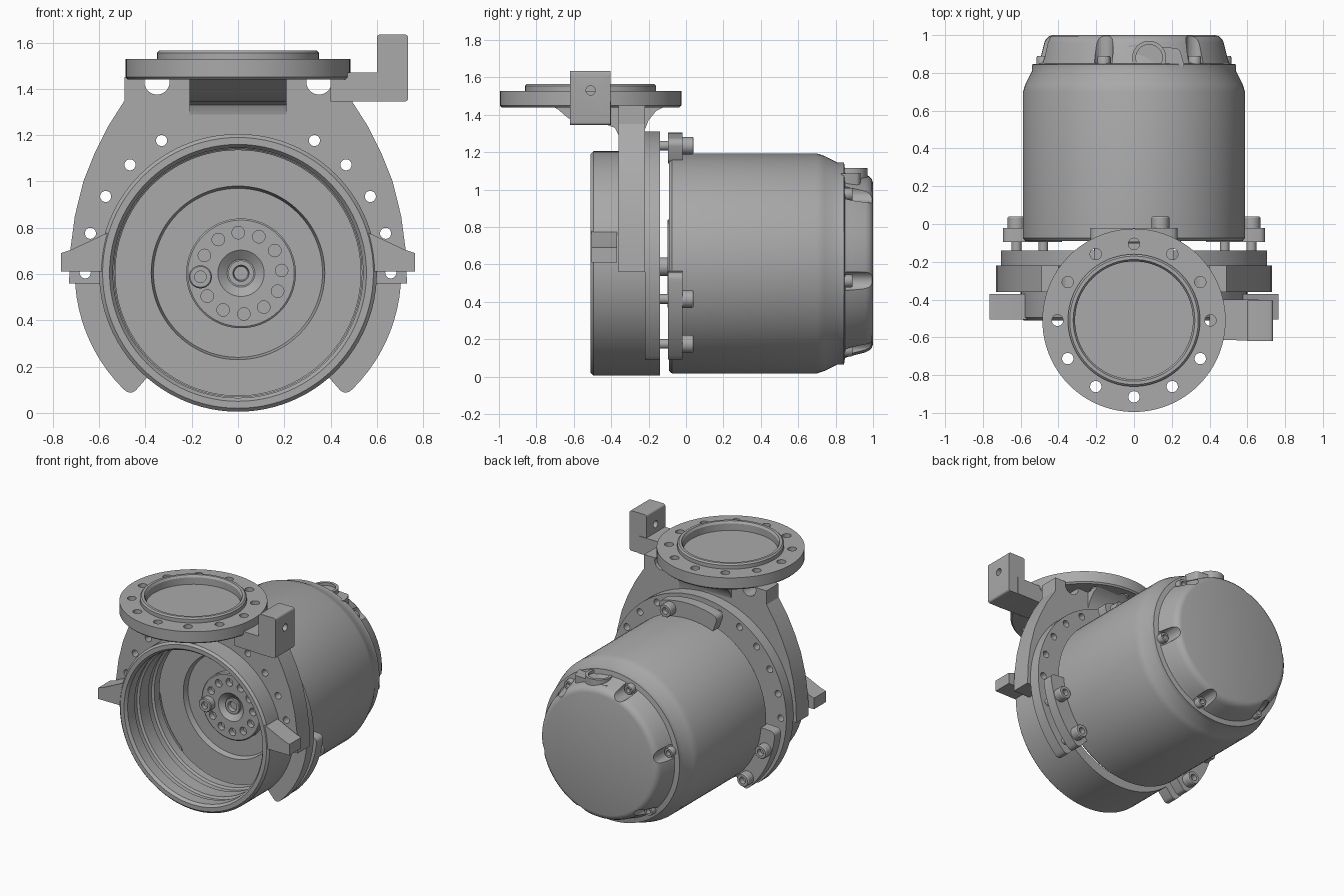
import bpy, bmesh
from math import sin, cos, radians, tau
from mathutils import Matrix, Vector

if "Cube" in bpy.data.objects:
    bpy.data.objects.remove(bpy.data.objects["Cube"])

grey = bpy.data.materials.new("machined_grey")
grey.use_nodes = True
COLOUR = (0.4, 0.4, 0.4, 1)
grey.diffuse_color = COLOUR
grey.node_tree.nodes["Principled BSDF"].inputs["Base Color"].default_value = COLOUR

AXIS_Z = 0.605            # height of the main axis
NECK_Y = -0.51            # centre of the upper flange


def finish(name, bm):
    bmesh.ops.remove_doubles(bm, verts=bm.verts, dist=1e-5)
    bmesh.ops.recalc_face_normals(bm, faces=bm.faces)
    mesh = bpy.data.meshes.new(name)
    bm.to_mesh(mesh)
    bm.free()
    mesh.materials.append(grey)
    ob = bpy.data.objects.new(name, mesh)
    bpy.context.collection.objects.link(ob)
    return ob


def smooth(ob):
    bpy.ops.object.select_all(action='DESELECT')
    ob.select_set(True)
    bpy.context.view_layer.objects.active = ob
    bpy.ops.object.shade_smooth_by_angle(angle=radians(30))
    return ob


def place(axis, u, v, t):
    return Vector({'x': (t, u, v), 'y': (u, t, v), 'z': (u, v, t)}[axis])


def lathe(name, profile, axis='y', centre=(0, AXIS_Z), closed=False, steps=96):
    """Revolve (radius, position) points around an axis."""
    bm = bmesh.new()
    rings = [[bm.verts.new(place(axis, centre[0] + r * cos(tau * i / steps),
                                 centre[1] + r * sin(tau * i / steps), t))
              for i in range(steps)] for r, t in profile]
    pairs = list(zip(rings, rings[1:])) + ([(rings[-1], rings[0])] if closed else [])
    for a, b in pairs:
        for i in range(steps):
            j = (i + 1) % steps
            bm.faces.new((a[i], a[j], b[j], b[i]))
    return smooth(finish(name, bm))


def prism(name, points, axis, start, end, rounding=0):
    """Extrude an outline and round its sharp corners."""
    bm = bmesh.new()
    low = [bm.verts.new(place(axis, u, v, start)) for u, v in points]
    high = [bm.verts.new(place(axis, u, v, end)) for u, v in points]
    n = len(points)
    bm.faces.new(low)
    bm.faces.new(high)
    sides = [bm.faces.new((low[i], low[(i + 1) % n], high[(i + 1) % n], high[i])) for i in range(n)]
    bmesh.ops.recalc_face_normals(bm, faces=bm.faces)
    if rounding:
        sharp = [e for e in bm.edges if all(f in sides for f in e.link_faces)
                 and e.calc_face_angle() > 0.9]
        bmesh.ops.bevel(bm, geom=sharp, offset=rounding, segments=5, profile=0.5, affect='EDGES')
    return smooth(finish(name, bm))


def polar(angle, r, centre=(0, AXIS_Z)):
    return centre[0] + r * cos(radians(angle)), centre[1] + r * sin(radians(angle))


def sector(inner, outer, first, last):
    n = max(8, int((last - first) / 4))
    angles = [first + (last - first) * i / n for i in range(n + 1)]
    return [polar(a, outer) for a in angles] + [polar(a, inner) for a in reversed(angles)]


def drill(ob, axis, spots, start, end):
    """Cut cylinders given as (u, v, radius) through an object."""
    bm = bmesh.new()
    turn = {'x': Matrix.Rotation(radians(90), 4, 'Y'),
            'y': Matrix.Rotation(radians(90), 4, 'X'), 'z': Matrix()}[axis]
    for u, v, r in spots:
        at = Matrix.Translation(place(axis, u, v, (start + end) / 2))
        bmesh.ops.create_cone(bm, cap_ends=True, segments=96 if r > 0.2 else 24, radius1=r,
                              radius2=r, depth=end - start, matrix=at @ turn)
    cutter = finish("cutter", bm)
    cutter.hide_render = True
    mod = ob.modifiers.new("holes", 'BOOLEAN')
    mod.operation = 'DIFFERENCE'
    mod.solver = 'EXACT'
    mod.object = cutter
    bpy.context.view_layer.objects.active = ob
    bpy.ops.object.modifier_apply(modifier=mod.name)
    bpy.data.objects.remove(cutter)
    return smooth(ob)


def bolt(name, centre, seat, top, radius, tail):
    """Socket head bolt along y; top marks the open end of the head."""
    floor = seat + (top - seat) * 0.4
    lathe(name, [(0, floor), (radius * .5, floor), (radius * .5, top), (radius * .9, top),
                 (radius, top - (top - seat) * .12), (radius, seat), (radius * .55, seat),
                 (radius * .55, tail), (0, tail)], centre=centre, steps=24)


# Housing ring with stepped bore
lathe("housing_ring", [(.585, -.51), (.6, -.495), (.6, -.14), (.53, -.14), (.53, -.2), (.545, -.21),
                       (.545, -.25), (.535, -.26), (.535, -.36), (.55, -.37), (.55, -.4),
                       (.54, -.41), (.54, -.49), (.555, -.51)], closed=True)

# Shield-shaped slab above the ring
half = [(.73, .56), (.725, .7), (.705, .85), (.668, 1.0), (.62, 1.12), (.56, 1.24), (.49, 1.35), (.49, 1.45)]
shield = prism("shield_slab", half + [(-x, z) for x, z in reversed(half)], 'y', -.36, -.22)
through = [polar(a, .66) + (.024,) for a in (0, 15, 30, 45, 60, 120, 135, 150, 165, 180)]
notches = [(s * .35, 1.43, .055) for s in (-1, 1)]
drill(shield, 'y', [(0, AXIS_Z, .57)] + through + notches, -.5, -.1)

# Bolting plate behind the slab
plate = prism("bolting_plate", sector(.56, .705, -49, 229), 'y', -.22, -.14, .035)
drill(plate, 'y', through + [polar(a, .65) + (.024,) for a in (90, 105)], -.3, -.1)

# Side lugs of the housing
for side, label in ((1, "left"), (-1, "right")):
    lug = [(.765, .61), (.765, .69), (.72, .705), (.56, .78), (.56, .61)]
    prism(label + "_housing_lug", [(side * x, z) for x, z in lug], 'y', -.505, -.37)

# Neck that carries the upper flange
prism("neck", [(-.72, 1.45), (-.68, 1.425), (-.64, 1.39), (-.59, 1.355), (-.53, 1.345), (-.42, 1.345),
               (-.38, 1.33), (-.36, 1.29), (-.36, 1.22), (-.22, 1.22), (-.22, 1.32), (-.2, 1.37),
               (-.16, 1.42), (-.1, 1.45)], 'x', -.21, .21)

# Upper flange with raised rim and twelve holes
flange = lathe("upper_flange", [(0, 1.44), (.475, 1.44), (.485, 1.45), (.485, 1.528), (.35, 1.528),
                                (.35, 1.555), (.34, 1.565), (.322, 1.565), (.312, 1.55), (.312, 1.5),
                                (0, 1.5)], 'z', (0, NECK_Y))
drill(flange, 'z', [polar(30 * i, .405, (0, NECK_Y)) + (.03,) for i in range(12)], 1.4, 1.6)

# Bracket arm and drilled block beside the flange
prism("bracket_arm", [(.4, -.61), (.66, -.62), (.66, -.4), (.4, -.4)], 'z', 1.345, 1.47)
block = prism("bracket_block", [(.6, 1.345), (.735, 1.345), (.735, 1.635), (.6, 1.635)],
              'y', -.62, -.405, .015)
drill(block, 'x', [(NECK_Y, 1.53, .025)], .5, .8)

# Motor body and end cap
motor = lathe("motor_body", [(0, -.05), (.365, -.05), (.375, -.09), (.575, -.09), (.588, -.075),
                             (.588, .7), (.575, .74), (.54, .81), (.54, .845), (.505, .85), (.495, .88),
                             (.475, .96), (.465, .98), (.45, .994), (.43, 1.0), (0, 1.0)])
screws = [-11 + 60 * i for i in range(6)]
drill(motor, 'y', [polar(a, .495) + (.05,) for a in screws], .852, 1.1)
for i, a in enumerate(screws):
    bolt(f"cap_screw_{i + 1}", polar(a, .49), .84, .89, .034, .83)

# Cable port on top of the cap
prism("port_pad", [(-.07, .83), (.27, .83), (.24, .93), (-.03, .95)], 'z', .98, 1.085, .02)
lathe("port_collar", [(.09, 1.05), (.09, 1.115), (.07, 1.115), (.07, 1.095), (0, 1.095)],
      'z', (.08, .88), steps=32)

# Motor mounting feet with their bolts
feet = {"top": (70, 110), "right": (184, 229), "left": (-49, -4)}
for label, (first, last) in feet.items():
    prism(label + "_motor_foot", sector(.56, .7, first, last), 'y', -.095, -.02, .035)
bolts = [(.14, 1.235)] + [(s * x, z) for s in (-1, 1) for x, z in ((.622, .415), (.48, .175))]
for i, spot in enumerate(bolts):
    bolt(f"mounting_bolt_{i + 1}", spot, -.02, .04, .047, -.215)

# Drive hub inside the bore, with one bolt in its hole circle
HUB = (.013, .603)
hub = lathe("drive_hub", [(0, -.04), (.237, -.04), (.237, -.095), (.23, -.1), (.1, -.1), (.06, -.07),
                          (.055, -.07), (.055, -.085), (.035, -.085), (.03, -.06), (0, -.06)], centre=HUB)
drill(hub, 'y', [polar(4 + 30 * i, .176, HUB) + (.027,) for i in range(12) if i != 6], -.2, -.06)
bolt("hub_bolt", polar(185, .176, HUB), -.1, -.15, .05, -.05)
